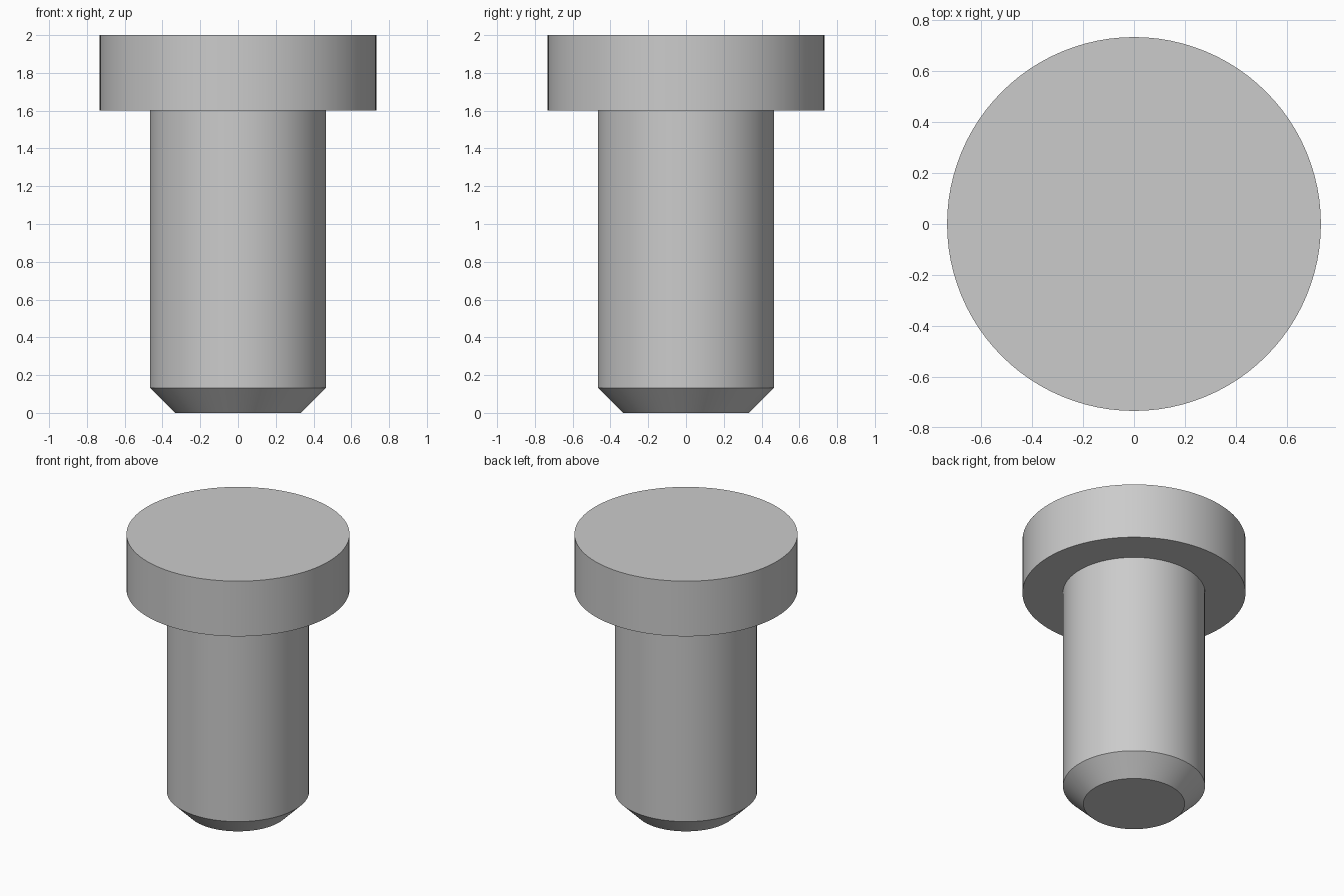
import bpy
import bmesh
import math

SIDES = 96

cube = bpy.data.objects.get("Cube")
if cube:
    bpy.data.objects.remove(cube, do_unlink=True)

# Plain grey metal
grey = bpy.data.materials.new("plain grey")
grey.use_nodes = True
colour = (0.6, 0.6, 0.6, 1.0)
grey.diffuse_color = colour
grey.node_tree.nodes["Principled BSDF"].inputs["Base Color"].default_value = colour


def lathe(name, profile):
    """Turn (radius, height) points around z, from bottom axis to top axis."""
    bm = bmesh.new()
    verts = [bm.verts.new((r, 0, z)) for r, z in profile]
    edges = [bm.edges.new(pair) for pair in zip(verts, verts[1:])]
    bmesh.ops.spin(bm, geom=verts + edges, cent=(0, 0, 0), axis=(0, 0, 1),
                   angle=math.tau, steps=SIDES, use_merge=True)
    bmesh.ops.remove_doubles(bm, verts=bm.verts, dist=0.0001)
    # Flat round caps in place of triangle fans
    hubs = [v for v in bm.verts if v.co.xy.length < 0.001]
    bmesh.ops.dissolve_verts(bm, verts=hubs)
    bmesh.ops.recalc_face_normals(bm, faces=bm.faces)
    mesh = bpy.data.meshes.new(name)
    bm.to_mesh(mesh)
    bm.free()
    mesh.materials.append(grey)
    obj = bpy.data.objects.new(name, mesh)
    bpy.context.collection.objects.link(obj)
    bpy.ops.object.select_all(action="DESELECT")
    obj.select_set(True)
    bpy.context.view_layer.objects.active = obj
    bpy.ops.object.shade_smooth_by_angle(angle=math.radians(30))
    return obj


# Chamfered shank and wide flat head in one turned piece
lathe("headed_pin", [
    (0, 0), (0.333, 0), (0.467, 0.133), (0.467, 1.6),
    (0.733, 1.6), (0.733, 2), (0, 2),
])
